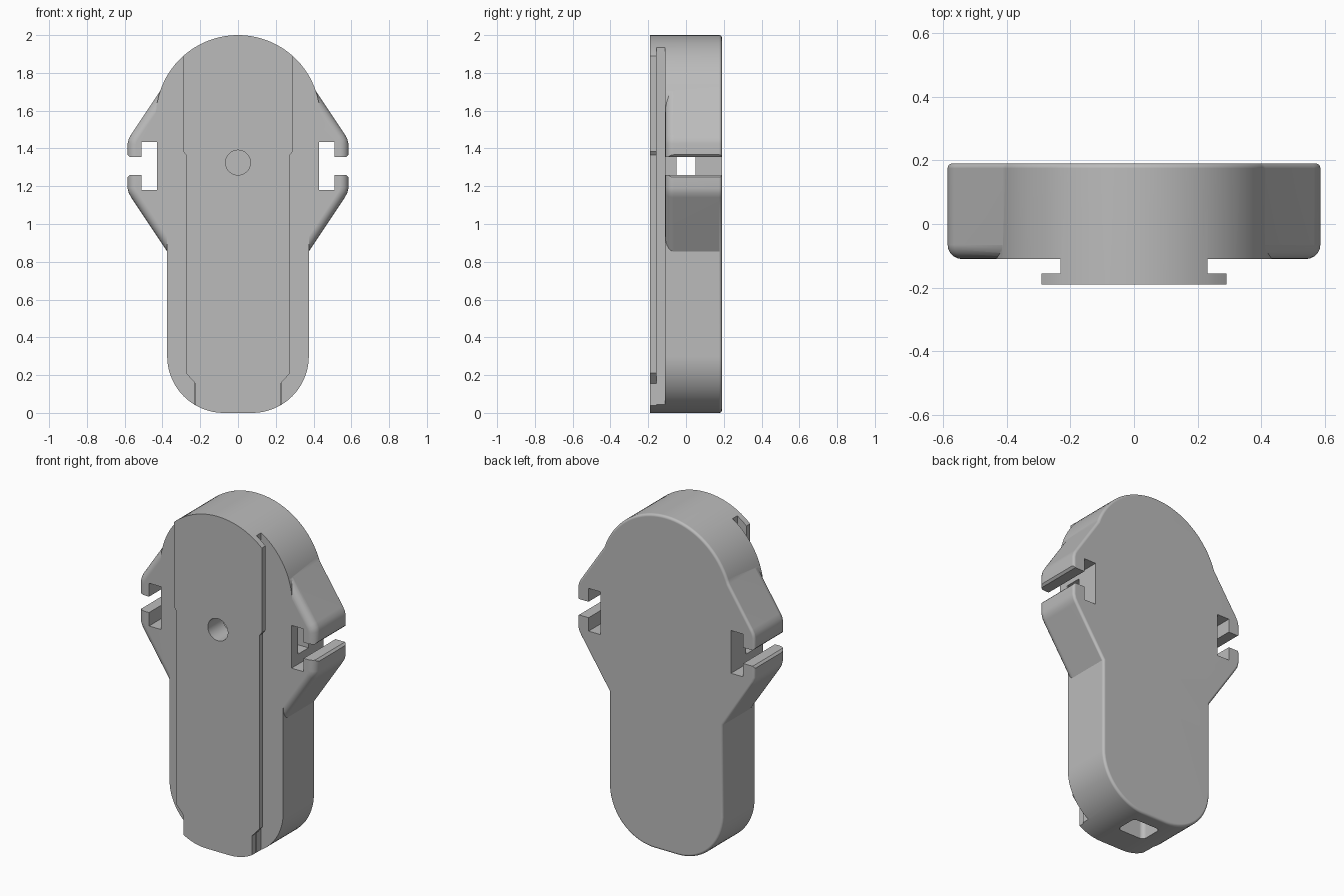
import bpy, bmesh
from math import cos, sin, radians

if "Cube" in bpy.data.objects:
    bpy.data.objects.remove(bpy.data.objects["Cube"], do_unlink=True)

FRONT, LIP, SHELL, BACK = -0.19, -0.155, -0.11, 0.19

grey = bpy.data.materials.new("plain grey")
grey.use_nodes = True
grey.diffuse_color = (0.5, 0.5, 0.5, 1)
grey.node_tree.nodes["Principled BSDF"].inputs["Base Color"].default_value = (0.5, 0.5, 0.5, 1)


def arc(cx, cz, r, start, end, n):
    angles = [radians(start + (end - start) * i / n) for i in range(n + 1)]
    return [(cx + r * cos(a), cz + r * sin(a)) for a in angles]


def prism(name, outline, y0, y1, front_fillet=0, back_fillet=0, upright_fillet=0):
    """Extrude an x-z outline along y and round the chosen edges."""
    bm = bmesh.new()
    face = bm.faces.new([bm.verts.new((x, y0, z)) for x, z in outline])
    grown = bmesh.ops.extrude_face_region(bm, geom=[face])["geom"]
    for v in grown:
        if isinstance(v, bmesh.types.BMVert):
            v.co.y = y1
    bmesh.ops.recalc_face_normals(bm, faces=bm.faces[:])

    def fillet(radius, test):
        if radius:
            edges = [e for e in bm.edges if test(*[v.co for v in e.verts])]
            bmesh.ops.bevel(bm, geom=edges, offset=radius, offset_type='OFFSET',
                            segments=5, profile=0.5, affect='EDGES')

    fillet(front_fillet, lambda a, b: abs(a.y - y0) + abs(b.y - y0) < 1e-5)
    fillet(back_fillet, lambda a, b: abs(a.y - y1) + abs(b.y - y1) < 1e-5)
    fillet(upright_fillet, lambda a, b: abs(a.z - b.z) > 0.1)
    mesh = bpy.data.meshes.new(name)
    bm.to_mesh(mesh)
    bm.free()
    mesh.materials.append(grey)
    obj = bpy.data.objects.new(name, mesh)
    bpy.context.scene.collection.objects.link(obj)
    return obj


def combine(target, tool, operation='DIFFERENCE'):
    mod = target.modifiers.new("combine", 'BOOLEAN')
    mod.operation, mod.object, mod.solver = operation, tool, 'EXACT'
    bpy.context.view_layer.objects.active = target
    bpy.ops.object.modifier_apply(modifier=mod.name)
    bpy.data.objects.remove(tool, do_unlink=True)


def mirrored(points, side):
    return [(x * side, z) for x, z in points]


# Main body: round top, narrower straight sides, rounded bottom corners
outline = arc(0, 1.565, 0.435, -10, 190, 56)
outline += [(-0.375, 1.1)] + arc(-0.075, 0.3, 0.3, 180, 270, 18)
outline += arc(0.075, 0.3, 0.3, 270, 360, 18) + [(0.375, 1.1)]
body = prism("holder_body", outline, FRONT, BACK, back_fillet=0.015)

# Slide rail on the front: stepped lip over a narrower neck
neck_side = [(0.23, -0.1), (1, -0.1), (1, 2.1), (0.23, 2.1)]
lip_side = [(0.225, -0.1), (0.225, 0.155), (0.275, 0.21), (0.275, 1.365),
            (0.29, 1.385), (0.29, 2.1), (1, 2.1), (1, -0.1)]
for side in (1, -1):
    combine(body, prism("lip_cutter", mirrored(lip_side, side), -0.3, LIP))
    combine(body, prism("neck_cutter", mirrored(neck_side, side), LIP, SHELL))

# Side wings: one wide plate with rounded front edges
half = [(0.34, 1.8125), (0.565, 1.475), (0.578, 1.452), (0.585, 1.425),
        (0.585, 1.19), (0.578, 1.163), (0.565, 1.14), (0.3, 0.7425)]
wings = prism("side_wings", half + mirrored(half[::-1], -1), SHELL, BACK, 0.045, 0.015)
combine(body, wings, 'UNION')

# T-shaped strap slots through both wings
slot = [(0.43, 1.18), (0.51, 1.18), (0.51, 1.26), (0.573, 1.26), (0.587, 1.246),
        (0.65, 1.246), (0.65, 1.369), (0.587, 1.369), (0.573, 1.355),
        (0.51, 1.355), (0.51, 1.435), (0.43, 1.435)]
for side in (1, -1):
    combine(body, prism("slot_cutter", mirrored(slot, side), -0.3, 0.3))

# Cross tunnel joining the slots, and the round front hole
tunnel = [(-0.47, 1.24), (0.47, 1.24), (0.47, 1.4), (-0.47, 1.4)]
combine(body, prism("tunnel_cutter", tunnel, -0.05, 0.05))
combine(body, prism("hole_cutter", arc(0, 1.325, 0.066, 0, 350, 35), -0.3, 0.0))

# Pocket in the underside
pocket = [(-0.09, -0.1), (0.09, -0.1), (0.09, 0.15), (-0.09, 0.15)]
combine(body, prism("pocket_cutter", pocket, -0.03, 0.11, upright_fillet=0.025))

# Smooth curves with crisp edges
bpy.ops.object.select_all(action='DESELECT')
body.select_set(True)
bpy.context.view_layer.objects.active = body
bpy.ops.object.shade_smooth_by_angle(angle=radians(30))
normals = body.modifiers.new("even_normals", 'WEIGHTED_NORMAL')
normals.keep_sharp = True
